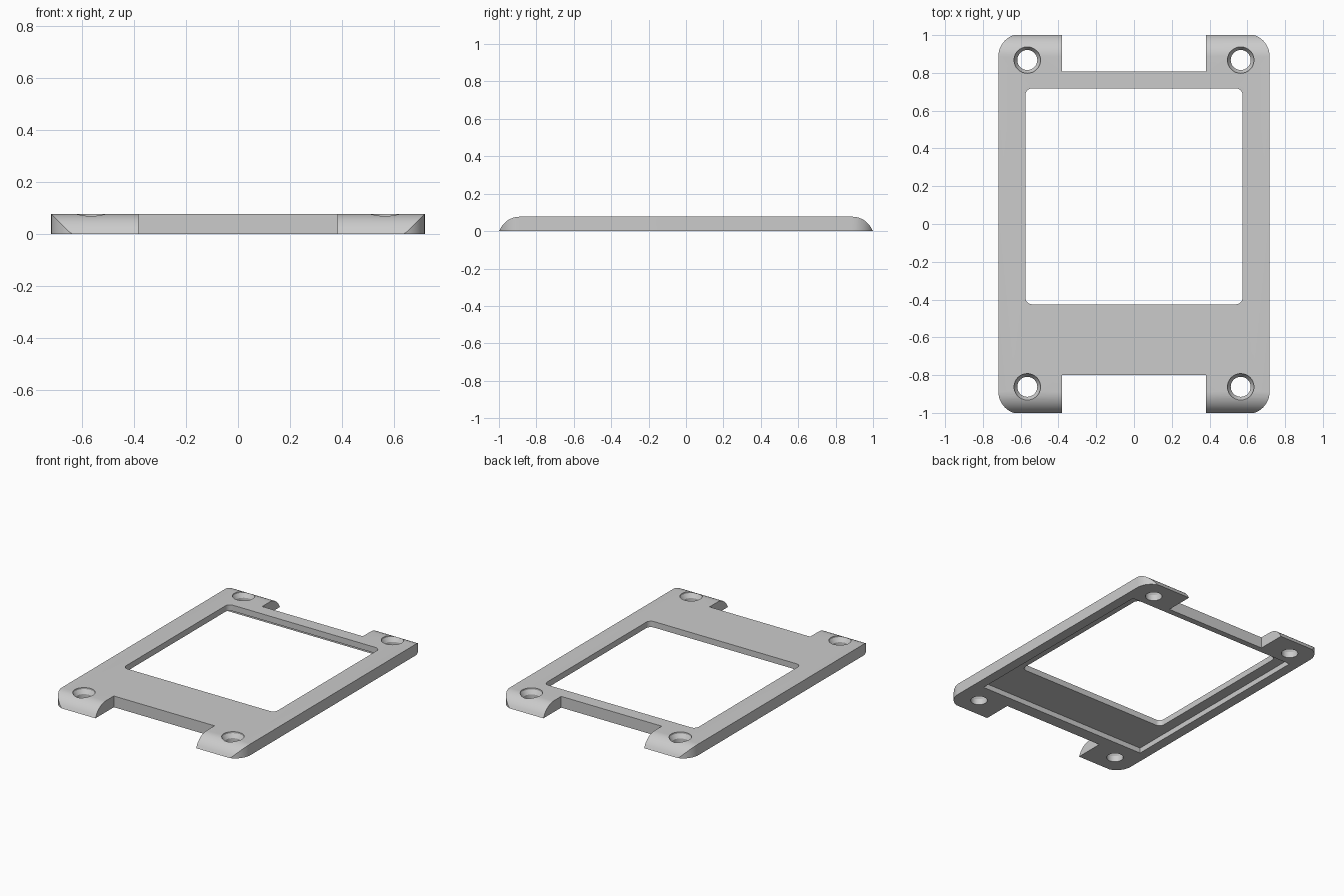
import bpy, bmesh, math
from mathutils import Matrix, Vector

cube = bpy.data.objects.get("Cube")
if cube:
    bpy.data.objects.remove(cube, do_unlink=True)

HALF_X, HALF_Y, HEIGHT = 0.718, 1.0, 0.077
ROUND = 0.118                      # radius of the end and corner curves
ARC_Y = 0.888                      # where the curves start

grey = bpy.data.materials.new("light grey")
grey.use_nodes = True
grey.diffuse_color = (0.6, 0.6, 0.6, 1)
grey.node_tree.nodes["Principled BSDF"].inputs["Base Color"].default_value = (0.6, 0.6, 0.6, 1)


def make_object(name, bm):
    bmesh.ops.recalc_face_normals(bm, faces=bm.faces)
    mesh = bpy.data.meshes.new(name)
    bm.to_mesh(mesh)
    bm.free()
    mesh.materials.append(grey)
    obj = bpy.data.objects.new(name, mesh)
    bpy.context.collection.objects.link(obj)
    return obj


def prism(name, points, direction):
    """Extrude a closed outline of 3D points along a direction."""
    bm = bmesh.new()
    face = bm.faces.new([bm.verts.new(p) for p in points])
    result = bmesh.ops.extrude_face_region(bm, geom=[face], use_keep_orig=True)
    verts = [g for g in result["geom"] if isinstance(g, bmesh.types.BMVert)]
    bmesh.ops.translate(bm, verts=verts, vec=direction)
    return make_object(name, bm)


def box(name, x0, x1, y0, y1, z0, z1):
    pts = [(x0, y0, z0), (x1, y0, z0), (x1, y1, z0), (x0, y1, z0)]
    return prism(name, pts, Vector((0, 0, z1 - z0)))


def rounded_rect(x0, x1, y0, y1, r, z, steps=8):
    pts = []
    corners = [(x1 - r, y1 - r), (x0 + r, y1 - r), (x0 + r, y0 + r), (x1 - r, y0 + r)]
    for quarter, (cx, cy) in enumerate(corners):
        for i in range(steps + 1):
            a = (quarter + i / steps) * math.pi / 2
            pts.append((cx + r * math.cos(a), cy + r * math.sin(a), z))
    return pts


def combine(body, cutter, operation="DIFFERENCE"):
    mod = body.modifiers.new("cut", "BOOLEAN")
    mod.operation, mod.object, mod.solver = operation, cutter, "EXACT"
    bpy.ops.object.select_all(action="DESELECT")
    bpy.context.view_layer.objects.active = body
    body.select_set(True)
    bpy.ops.object.modifier_apply(modifier=mod.name)
    bpy.data.objects.remove(cutter, do_unlink=True)


# Plate with curved front and back ends
profile = []
end_angle = math.acos((HALF_Y - ARC_Y) / ROUND)
for i in range(13):
    a = end_angle + (math.pi / 2 - end_angle) * i / 12
    y = HALF_Y if i == 0 else ARC_Y + ROUND * math.cos(a)
    z = 0 if i == 0 else HEIGHT - ROUND + ROUND * math.sin(a)
    profile.append((y, z))
profile += [(-y, z) for y, z in reversed(profile)]
frame = prism("frame_plate", [(-HALF_X - 0.05, y, z) for y, z in profile],
              Vector((2 * HALF_X + 0.1, 0, 0)))

# Rounded outer corners
reach = ARC_Y + ROUND
outline = rounded_rect(-HALF_X, HALF_X, -reach, reach, ROUND, -0.1, 12)
combine(frame, prism("outline_cutter", outline, Vector((0, 0, 0.4))), "INTERSECT")

# Window opening and the shallow pocket underneath
window = rounded_rect(-0.575, 0.575, -0.425, 0.718, 0.035, -0.1)
combine(frame, prism("window_cutter", window, Vector((0, 0, 0.4))))
combine(frame, box("pocket_cutter", -0.65, 0.65, -0.715, 0.765, -0.1, 0.036))

# End notches that leave the four corner tabs
combine(frame, box("front_notch_cutter", -0.382, 0.382, -1.2, -0.8, -0.1, 0.3))
combine(frame, box("back_notch_cutter", -0.382, 0.382, 0.807, 1.2, -0.1, 0.3))

# Countersunk screw holes
for x in (-0.565, 0.565):
    for y in (-0.862, 0.868):
        bm = bmesh.new()
        rings = []
        for r, z in [(0.053, -0.1), (0.053, 0.04), (0.07, 0.066), (0.07, 0.2)]:
            ring = bmesh.ops.create_circle(bm, segments=32, radius=r,
                                           matrix=Matrix.Translation((x, y, z)))
            rings.append(ring["verts"])
        for low, high in zip(rings, rings[1:]):
            for i in range(32):
                j = (i + 1) % 32
                bm.faces.new((low[i], low[j], high[j], high[i]))
        bm.faces.new(rings[0])
        bm.faces.new(rings[-1])
        combine(frame, make_object("hole_cutter", bm))

bpy.ops.object.select_all(action="DESELECT")
bpy.context.view_layer.objects.active = frame
frame.select_set(True)
bpy.ops.object.shade_smooth_by_angle(angle=math.radians(25))
